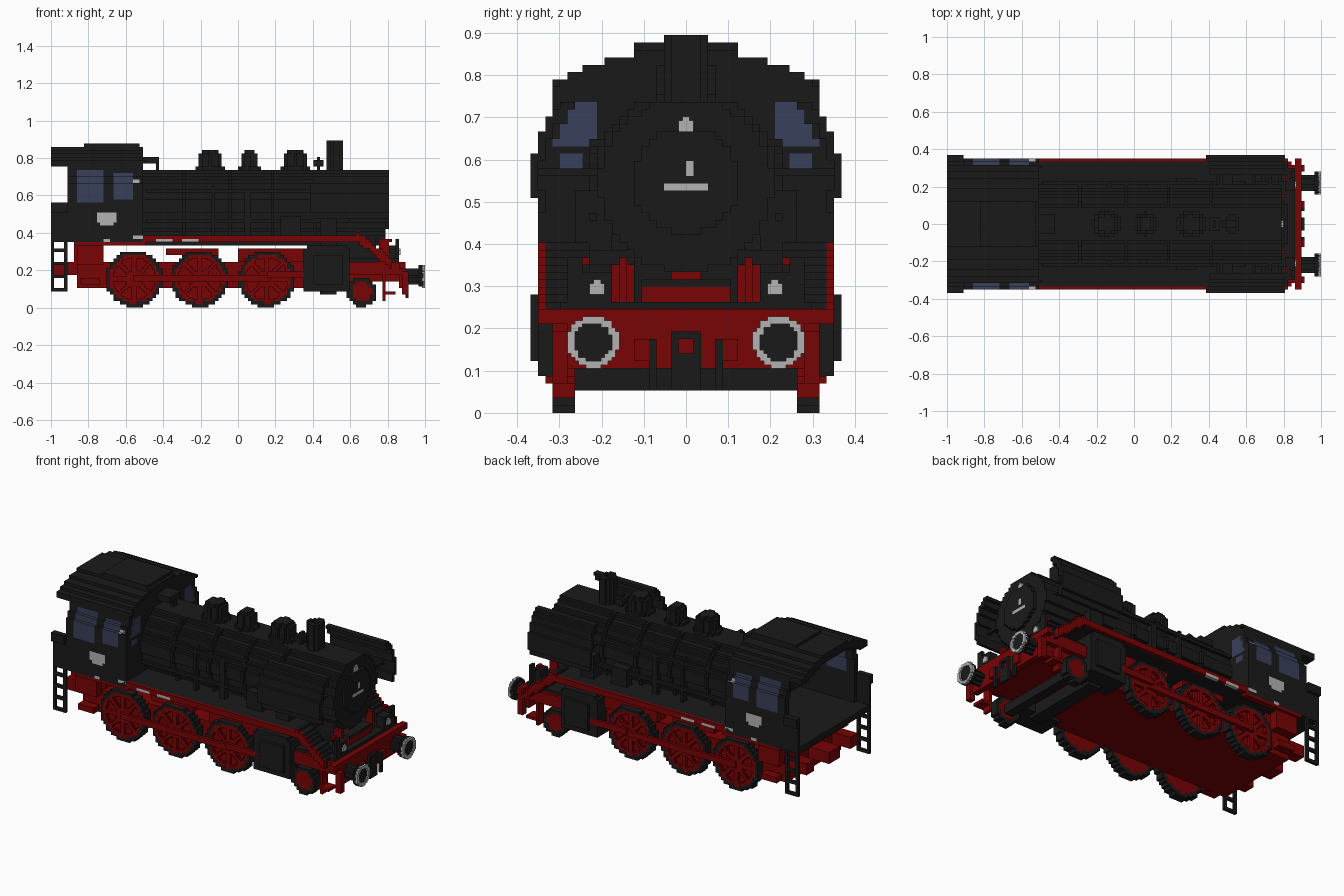
import bpy, bmesh
from math import hypot, atan2, sin
from mathutils import Vector

cube = bpy.data.objects.get("Cube")
if cube:
    bpy.data.objects.remove(cube, do_unlink=True)

V = 2 / 114  # block size
FINE = V / 2


def material(name, r, g, b):
    m = bpy.data.materials.new(name)
    m.use_nodes = True
    m.diffuse_color = (r, g, b, 1)
    m.node_tree.nodes["Principled BSDF"].inputs["Base Color"].default_value = (r, g, b, 1)
    return m


BLACK = material("soot black", .0103, .0103, .0103)
RED = material("frame red", .19, .001, .0015)
GREY = material("light grey", .45, .45, .45)
GLASS = material("blue glass", .04, .05, .1)


def snap(v, size=V):
    return round(v / size)


def stepped(name, axis, lo, hi, rule, mats, paint=None, size=V):
    """Blocky extrusion along an axis of every cell that passes the rule."""
    k = "xyz".index(axis)
    u, w = [i for i in range(3) if i != k]
    bm = bmesh.new()
    verts = {}

    def vert(a, b):
        if (a, b) not in verts:
            p = Vector()
            p[k], p[u], p[w] = snap(lo, size) * size, a * size, b * size
            verts[a, b] = bm.verts.new(p)
        return verts[a, b]

    n = snap(1, size)
    for a in range(-n, n):
        for b in range(-n, n):
            if rule((a + .5) * size, (b + .5) * size):
                bm.faces.new([vert(a, b), vert(a + 1, b), vert(a + 1, b + 1), vert(a, b + 1)])
    ext = bmesh.ops.extrude_face_region(bm, geom=bm.faces[:], use_keep_orig=True)
    move = Vector()
    move[k] = max(1, snap(hi, size) - snap(lo, size)) * size
    bmesh.ops.translate(bm, vec=move, verts=[g for g in ext["geom"] if isinstance(g, bmesh.types.BMVert)])
    bmesh.ops.recalc_face_normals(bm, faces=bm.faces[:])
    mesh = bpy.data.meshes.new(name)
    for m in mats:
        mesh.materials.append(m)
    if paint:
        for f in bm.faces:
            c = f.calc_center_median()
            f.material_index = paint(c[u], c[w])
    bm.to_mesh(mesh)
    bm.free()
    bpy.context.collection.objects.link(bpy.data.objects.new(name, mesh))


def box(name, x, y, z, mat):
    lo = Vector([snap(c[0]) * V for c in (x, y, z)])
    hi = Vector([max(snap(c[1]), snap(c[0]) + 1) * V for c in (x, y, z)])
    bm = bmesh.new()
    bmesh.ops.create_cube(bm, size=1)
    for v in bm.verts:
        v.co = Vector([(lo[i] + hi[i]) / 2 + v.co[i] * (hi[i] - lo[i]) for i in range(3)])
    mesh = bpy.data.meshes.new(name)
    mesh.materials.append(mat)
    bm.to_mesh(mesh)
    bm.free()
    bpy.context.collection.objects.link(bpy.data.objects.new(name, mesh))


def mirror(y, s):
    return (y[0], y[1]) if s > 0 else (-y[1], -y[0])


SIDES = (("left_", 1), ("right_", -1))


def pair(name, x, y, z, mat):
    for side, s in SIDES:
        box(side + name, x, mirror(y, s), z, mat)


def disc(a0, b0, r, inner=0):
    return lambda a, b: inner <= hypot(a - a0, b - b0) < r


def door_marks(y, z):
    handle = abs(y) < .05 and .526 < z < .543
    knob = 0 < y < .017 and .565 < z < .595
    return int(handle or knob)


# Boiler, smokebox and door
AX = .54
stepped("boiler", "x", -.52, .79, disc(0, AX, .205), [BLACK])
for i, x in enumerate((-.3, -.05, .18, .4)):
    stepped(f"boiler_band_{i}", "x", x, x + V,
            lambda y, z: hypot(y, z - AX) < .222 and .385 < z < .74, [BLACK])
stepped("smokebox_door", "x", .79, .807, disc(0, .55, .125), [BLACK, GREY], door_marks)
stepped("top_lamp", "x", .79, .8, disc(0, .684, .0185), [GREY], size=FINE)
box("smokebox_saddle", (.4, .74), (-.12, .12), (.25, .4), BLACK)

# Fittings on top of the boiler
for name, x, r, top in (("sand_dome", -.15, .062, .845), ("steam_dome", .055, .047, .845),
                        ("front_dome", .3, .062, .845), ("chimney", .517, .047, .895)):
    stepped(name, "z", .72, top - V, disc(x + .005, 0, r), [BLACK])
    inner = .025 if name == "chimney" else 0
    stepped(name + "_cap", "z", top - V, top, disc(x + .005, 0, r - (0 if inner else .014), inner), [BLACK])
    if not inner:
        stepped(name + "_base", "z", .7, .755, disc(x + .005, 0, r + .015), [BLACK])
box("bell_post", (.42, .44), (-.018, .018), (.72, .81), BLACK)
box("bell", (.4, .455), (-.035, .035), (.76, .79), BLACK)
box("whistle_pipe", (-.52, -.42), (-.06, .06), (.77, .8), BLACK)
box("whistle_stem", (-.44, -.42), (-.018, .018), (.72, .79), BLACK)

# Handrails, side pipes and pumps
pair("handrail", (-.5, .4), (.21, .228), (.61, .63), BLACK)
pair("feed_pipe", (-.5, .6), (.21, .228), (.45, .47), BLACK)
pair("down_pipe", (.04, .075), (.19, .228), (.385, .62), BLACK)
pair("sand_pipe", (-.14, -.12), (.19, .228), (.385, .65), BLACK)
pair("air_pump", (.22, .34), (.19, .245), (.385, .5), BLACK)
pair("steam_pipe", (.44, .52), (.17, .26), (.3, .52), BLACK)

# Smoke deflectors, curving inwards at the top
for part, x0, y, z in (("lower", .4, (.333, .35), (.47, .53)), ("plate", .385, (.35, .368), (.51, .62)),
                       ("upper", .385, (.333, .35), (.6, .67)), ("shoulder", .4, (.315, .333), (.65, .705)),
                       ("curve", .4, (.28, .315), (.69, .72)), ("rim", .4, (.263, .298), (.72, .74))):
    pair("deflector_" + part, (x0, .8), y, z, BLACK)
for i, x in enumerate((.46, .72)):
    pair(f"deflector_bracket_{i}", (x, x + V), (.18, .35), (.56, .58), BLACK)


# Cab, with glass and grey plates painted on its walls
def side_marks(x, z):
    if (-.86 < x < -.72 and .565 < z < .74) or (-.67 < x < -.56 and .58 < z < .725):
        return 1
    plate = abs(x + .702) < (.055 if z > .455 else .038) and .43 < z < .515
    lamp = abs(x + .545) < .012 and abs(z - .672) < .012
    label = (-.57 < x < -.51 and .368 < z < .386) or (abs(x + .7) < .02 and z < .368)
    return 2 if plate or lamp or label else 0


def front_marks(y, z):
    y = abs(y)
    return int((.21 < y < .315 and .63 < z < .7) or (.21 < y < .285 and .69 < z < .74)
               or (.24 < y < .3 and .58 < z < .615))


def half_width(z):
    return .35 if z < .667 else .333 if z < .7 else .315


def roof_top(y):
    return .864 - .85 * y * y


for side, s in SIDES:
    for part, y, z0, z1 in (("lower", (.333, .35), .35, .667), ("middle", (.315, .333), .53, .7),
                            ("upper", (.298, .315), .65, .79)):
        stepped(f"{side}cab_wall_{part}", "y", *mirror(y, s),
                lambda x, z: -.91 < x < -.51 and z0 < z < z1, [BLACK, GLASS, GREY], side_marks)
pair("cab_wall_lining", (-.91, -.51), (.315, .333), (.35, .526), BLACK)
stepped("cab_front", "x", -.545, -.51, lambda y, z: .36 < z < roof_top(y) and abs(y) < half_width(z),
        [BLACK, GLASS], front_marks)
stepped("cab_roof", "x", -1, -.51, lambda y, z: abs(y) < .315
        and max(.755, roof_top(y) - .05) < z < roof_top(y), [BLACK])
pair("roof_eave", (-1, -.5), (.298, .315), (.77, .79), BLACK)
box("roof_hatch", (-.82, -.53), (-.125, .125), (.86, .88), BLACK)
box("cab_floor", (-1, -.51), (-.333, .333), (.35, .39), BLACK)
pair("rear_side_panel", (-1, -.91), (.333, .35), (.35, .565), BLACK)
pair("rear_side_rim", (-1, -.91), (.35, .368), (.51, .565), BLACK)


# Running boards with red edges and grey labels
def edge_labels(x, z):
    return int((-.44 < x < -.35 or -.3 < x < -.21) and z < .369)


def slope(x, z):
    return .63 < x < .82 and abs(z - .37 + .8 * (x - .65)) < .028


pair("running_board", (-.51, .65), (.12, .333), (.35, .385), BLACK)
for side, s in SIDES:
    stepped(side + "board_edge", "y", *mirror((.333, .35), s),
            lambda x, z: -.51 < x < .65 and .35 < z < .386, [RED, GREY], edge_labels)
    stepped(side + "sloped_board", "y", *mirror((.22, .333), s), slope, [BLACK])
    stepped(side + "sloped_edge", "y", *mirror((.333, .35), s), slope, [RED])

# Main frame
box("main_frame", (-.86, .42), (-.26, .26), (.1, .25), RED)
box("front_frame", (.42, .86), (-.25, .25), (.14, .25), RED)
box("rear_frame", (-.87, -.72), (-.25, .25), (.25, .35), RED)
pair("cab_sill", (-.87, -.5), (.315, .35), (.33, .35), RED)
pair("rear_hanger", (-.86, -.72), (.28, .333), (.23, .33), RED)
pair("rear_step", (-.84, -.74), (.28, .333), (.13, .16), RED)
pair("spring_beam", (-.39, -.11), (.2, .28), (.28, .32), RED)
pair("front_spring_beam", (0, .36), (.2, .28), (.25, .32), RED)
box("rear_coupling", (-1, -.86), (-.06, .06), (.17, .25), RED)
pair("rear_bracket", (-.98, -.86), (.18, .25), (.17, .25), RED)

# Wheels, spokes, cylinders and rods
for side, s in SIDES:
    for i, cx in enumerate((-.555, -.205, .155)):
        def spokes(x, z):
            dx, dz = x - cx, z - .155
            r = hypot(dx, dz)
            return r < .04 or .112 < r < .137 or (r < .12 and r * abs(sin(4 * atan2(dz, dx))) < .045)
        n = f"{side}driving_wheel_{i}"
        stepped(n + "_tyre", "y", *mirror((.263, .315), s), disc(cx, .155, .152, .13), [BLACK])
        stepped(n + "_disc", "y", *mirror((.263, .298), s), disc(cx, .155, .137), [RED])
        stepped(n + "_spokes", "y", *mirror((.298, .315), s), spokes, [RED], size=FINE)
    stepped(side + "leading_tyre", "y", *mirror((.263, .315), s), disc(.66, .085, .08, .055), [BLACK])
    stepped(side + "leading_disc", "y", *mirror((.263, .315), s), disc(.66, .085, .058), [RED])
    stepped(side + "cylinder", "y", *mirror((.2, .35), s),
            lambda x, z: .35 < x < .59 and .08 < z < .335 and abs(x - .47) + abs(z - .2) < .225, [BLACK])
pair("cylinder_cover", (.4, .56), (.35, .368), (.12, .28), BLACK)
pair("coupling_rod", (-.57, .18), (.315, .333), (.14, .17), RED)
pair("piston_rod", (.15, .4), (.333, .35), (.16, .2), RED)
box("cylinder_beam", (.43, .53), (-.25, .25), (.07, .14), BLACK)
box("leading_axle", (.63, .69), (-.27, .27), (.06, .11), BLACK)

# Front deck and buffer beam
box("front_deck", (.57, .86), (-.3, .3), (.246, .263), BLACK)
pair("deck_edge", (.57, .88), (.28, .315), (.175, .25), RED)
box("buffer_beam", (.86, .895), (-.35, .35), (.21, .25), RED)
box("buffer_beam_lower", (.86, .895), (-.28, .28), (.11, .21), RED)
box("deck_box", (.76, .83), (-.105, .105), (.263, .298), RED)
box("deck_box_lid", (.74, .83), (-.105, .105), (.298, .316), BLACK)
box("deck_box_label", (.76, .78), (-.035, .035), (.316, .333), RED)
pair("deck_post", (.76, .8), (.14, .158), (.263, .36), RED)
pair("deck_bracket", (.8, .82), (.228, .263), (.35, .368), RED)
pair("front_step_bar", (.77, .79), (.265, .315), (.03, .18), RED)
pair("front_step", (.77, .84), (.265, .333), (.07, .09), RED)
pair("beam_step", (.88, .91), (.28, .315), (.07, .2), RED)
pair("deck_upright", (.84, .86), (.245, .28), (.25, .37), BLACK)
pair("deck_lamp", (.81, .86), (.175, .245), (.25, .335), BLACK)

for side, s in SIDES:
    cy = .22 * s
    stepped(side + "lamp_lens", "x", .86, .87, disc(.2105 * s, .298, .0185), [GREY], size=FINE)
    stepped(side + "buffer_shaft", "x", .895, .97, disc(cy, .168, .038), [BLACK])
    stepped(side + "buffer_head", "x", .965, .99, disc(cy, .168, .058), [BLACK], size=FINE)
    stepped(side + "buffer_ring", "x", .983, 1, disc(cy, .168, .062, .044), [GREY], size=FINE)

# Coupling hook and brake hoses
stepped("coupling_link", "x", .895, .915,
        lambda y, z: abs(y) < .035 and .06 < z < .195 and not (abs(y) < .018 and .14 < z < .18), [BLACK])
pair("brake_hose", (.895, .91), (.07, .088), (.06, .18), BLACK)
pair("hose_valve", (.895, .91), (.088, .12), (.12, .17), RED)

# Rear ladders
for side, s in SIDES:
    stepped(side + "rear_ladder", "y", *mirror((.333, .35), s),
            lambda x, z: -1 < x < -.91 and .08 < z < .35
            and (x < -.983 or x > -.93 or (z - .08) % .07 < V), [BLACK])
